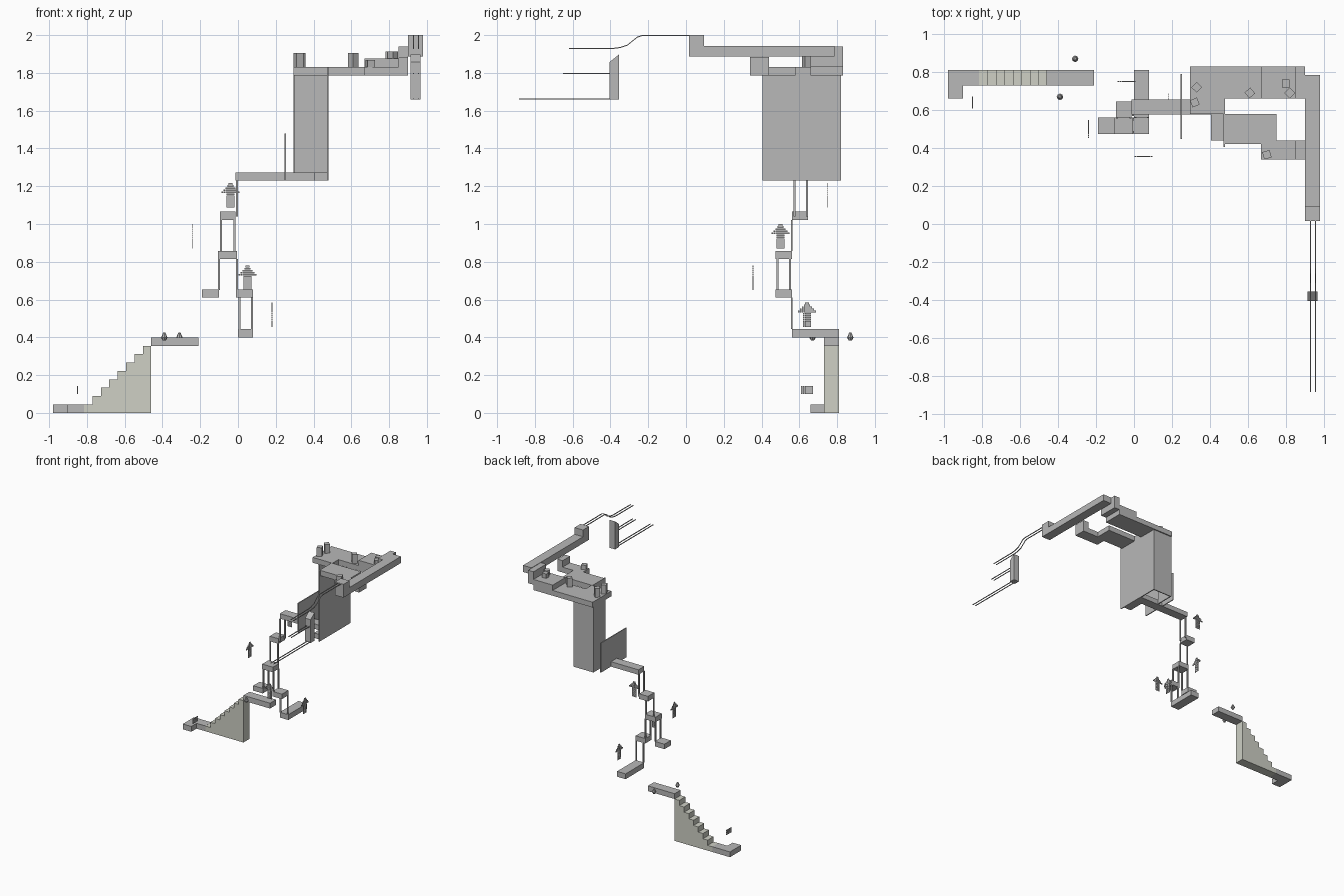
import bpy, bmesh, math
from mathutils import Matrix, Vector

if "Cube" in bpy.data.objects:
    bpy.data.objects.remove(bpy.data.objects["Cube"])


def material(name, rgb):
    m = bpy.data.materials.new(name)
    m.diffuse_color = (*rgb, 1)
    m.use_nodes = True
    m.node_tree.nodes["Principled BSDF"].inputs["Base Color"].default_value = m.diffuse_color
    return m


GREY = material("plain_grey", (0.48, 0.48, 0.48))
STONE = material("pale_stone", (0.62, 0.63, 0.56))


def finish(name, bm, mat=GREY):
    bmesh.ops.recalc_face_normals(bm, faces=bm.faces)
    me = bpy.data.meshes.new(name)
    bm.to_mesh(me)
    bm.free()
    me.materials.append(mat)
    ob = bpy.data.objects.new(name, me)
    bpy.context.collection.objects.link(ob)
    return ob


def add_box(bm, x0, x1, y0, y1, z0, z1, turn=0):
    c = Vector(((x0 + x1) / 2, (y0 + y1) / 2, (z0 + z1) / 2))
    m = (Matrix.Translation(c) @ Matrix.Rotation(turn, 4, 'Z')
         @ Matrix.Diagonal((x1 - x0, y1 - y0, z1 - z0, 1)))
    bmesh.ops.create_cube(bm, size=1, matrix=m)


def boxes(name, *dims, mat=GREY):
    bm = bmesh.new()
    for d in dims:
        add_box(bm, *d)
    return finish(name, bm, mat)


def prism(name, profile, offset, mat=GREY):
    # closed outline pushed along an offset
    bm = bmesh.new()
    f = bm.faces.new([bm.verts.new(p) for p in profile])
    r = bmesh.ops.extrude_face_region(bm, geom=[f])
    vs = [g for g in r["geom"] if isinstance(g, bmesh.types.BMVert)]
    bmesh.ops.translate(bm, verts=vs, vec=offset)
    return finish(name, bm, mat)


# start platform and staircase
boxes("start_platform", (-.98, -.90, .66, .81, 0, .045), (-.90, -.815, .73, .81, 0, .045))
S = .0444
outline = [(-.46, .73, 0), (-.815, .73, 0)]
for k in range(8):
    outline += [(-.815 + S * k, .73, S * (k + 1)), (-.815 + S * (k + 1), .73, S * (k + 1))]
prism("staircase", outline, (0, .08, 0), STONE)
boxes("stair_landing", (-.46, -.21, .73, .81, .355, .40))

# floating lanterns beside the landing
for i, (x, y) in enumerate([(-.39, .67), (-.31, .87)]):
    bm = bmesh.new()
    for r1, r2, z0, z1 in ((.008, .017, .383, .398), (.017, .006, .398, .425)):
        bmesh.ops.create_cone(bm, cap_ends=True, segments=8, radius1=r1, radius2=r2,
                              depth=z1 - z0, matrix=Matrix.Translation((x, y, (z0 + z1) / 2)))
    finish(f"lantern_{i}", bm)

# climbing platforms
boxes("climb_platform_low", (0, .08, .56, .81, .40, .445))
boxes("climb_platform_right", (-.01, .08, .475, .56, .61, .652))
boxes("climb_platform_left", (-.19, -.10, .475, .56, .61, .652))
boxes("climb_platform_mid", (-.105, -.005, .475, .56, .815, .858))
boxes("climb_platform_high", (-.095, -.012, .56, .645, 1.022, 1.065))
boxes("lower_bridge", (-.012, .48, .577, .655, 1.23, 1.272), (.405, .475, .44, .577, 1.23, 1.272))

# ladders: pairs of rails, either across x or across y
T = .011


def ladder(name, axis, a, b, pos, z0, z1):
    d = []
    for s in (a, b - T):
        if axis == 'x':
            d.append((s, s + T, pos - .004, pos + .004, z0, z1))
        else:
            d.append((pos - .005, pos + .005, s, s + T, z0, z1))
    boxes(name, *d)


ladder("ladder_1", 'x', .002, .08, .56, .445, .61)
ladder("ladder_2", 'y', .478, .557, -.005, .65, .815)
ladder("ladder_3", 'y', .478, .557, -.10, .65, .815)
ladder("ladder_4", 'x', -.095, -.012, .56, .858, 1.022)
ladder("ladder_5", 'y', .568, .645, -.006, 1.04, 1.23)

# pixel arrows made from small tiles
P = .0108
ARROW = [4] * 7 + [9, 7, 5, 3, 2]


def pixel_sign(name, rows, axis, c, along, z0):
    bm = bmesh.new()
    for r, n in enumerate(rows):
        for k in range(n):
            s = along + (k - (n - 1) / 2) * P
            h, z = .0048, z0 + (r + .5) * P
            if axis == 'x':
                add_box(bm, s - h, s + h, c - .002, c + .002, z - h, z + h)
            else:
                add_box(bm, c - .002, c + .002, s - h, s + h, z - h, z + h)
    finish(name, bm)


pixel_sign("arrow_front", ARROW, 'x', .355, .05, .65)
pixel_sign("arrow_back", ARROW, 'x', .75, -.04, 1.087)
pixel_sign("arrow_right", ARROW, 'y', .18, .64, .455)
pixel_sign("arrow_left", ARROW, 'y', -.24, .50, .87)
pixel_sign("start_sign", [6, 6, 6, 6], 'y', -.85, .64, .10)

# thin gate on the bridge and tall climbing walls
boxes("gate_panel", (.246, .254, .447, .79, 1.23, 1.48))
boxes("tall_wall_right", (.472, .48, .405, .82, 1.23, 1.83))
boxes("tall_wall_back", (.295, .48, .812, .82, 1.23, 1.83))
boxes("tall_wall_left", (.295, .303, .66, .82, 1.23, 1.83))

# upper walkway with rising steps
boxes("upper_floor", (.295, .48, .58, .83, 1.785, 1.83), (.48, .67, .66, .83, 1.785, 1.83))
boxes("upper_back_step", (.67, .85, .66, .83, 1.785, 1.875))
boxes("upper_back_step_high", (.85, .90, .66, .83, 1.83, 1.94))
boxes("upper_front_floor", (.475, .75, .42, .58, 1.785, 1.83))
boxes("upper_front_spur", (.67, .90, .34, .44, 1.785, 1.83))
boxes("upper_front_step", (.85, .90, .34, .44, 1.83, 1.885))
boxes("long_walkway", (.90, .98, .015, .785, 1.887, 1.943))
boxes("walkway_end_block", (.90, .98, .015, .095, 1.943, 2.0))

# crates, some stacked in two
CRATES = [(.33, .72, 1.83, 2, .8), (.32, .64, 1.83, 2, .4), (.61, .69, 1.83, 2, .7),
          (.70, .365, 1.83, 1, .3), (.80, .74, 1.875, 1, 0), (.82, .69, 1.875, 1, .8)]
for i, (x, y, z, n, a) in enumerate(CRATES):
    bm = bmesh.new()
    for k in range(n):
        h = .02
        add_box(bm, x - h, x + h, y - h, y + h, z + k * .0375, z + (k + 1) * .0375, a)
    finish(f"crate_{i}", bm)

# paired rails, as thin swept strips
PATHS = {"top_rail": [(.015, 1.997), (-.235, 1.997), (-.26, 1.988), (-.31, 1.947),
                      (-.35, 1.934), (-.39, 1.929), (-.62, 1.928)],
         "middle_rail": [(-.40, 1.796), (-.65, 1.796)],
         "bottom_rail": [(-.36, 1.662), (-.885, 1.662)]}
R = .0028
for name, pts in PATHS.items():
    for side, x in (("left", .929), ("right", .955)):
        prof = [(x - R, y, z + R) for y, z in pts] + [(x - R, y, z - R) for y, z in reversed(pts)]
        prism(f"{name}_{side}", prof, (2 * R, 0, 0))

# upright rail block with a slanted top
prism("rail_block", [(.914, -.405, 1.66), (.914, -.355, 1.66), (.914, -.355, 1.897),
                     (.914, -.405, 1.857)], (.052, 0, 0))
